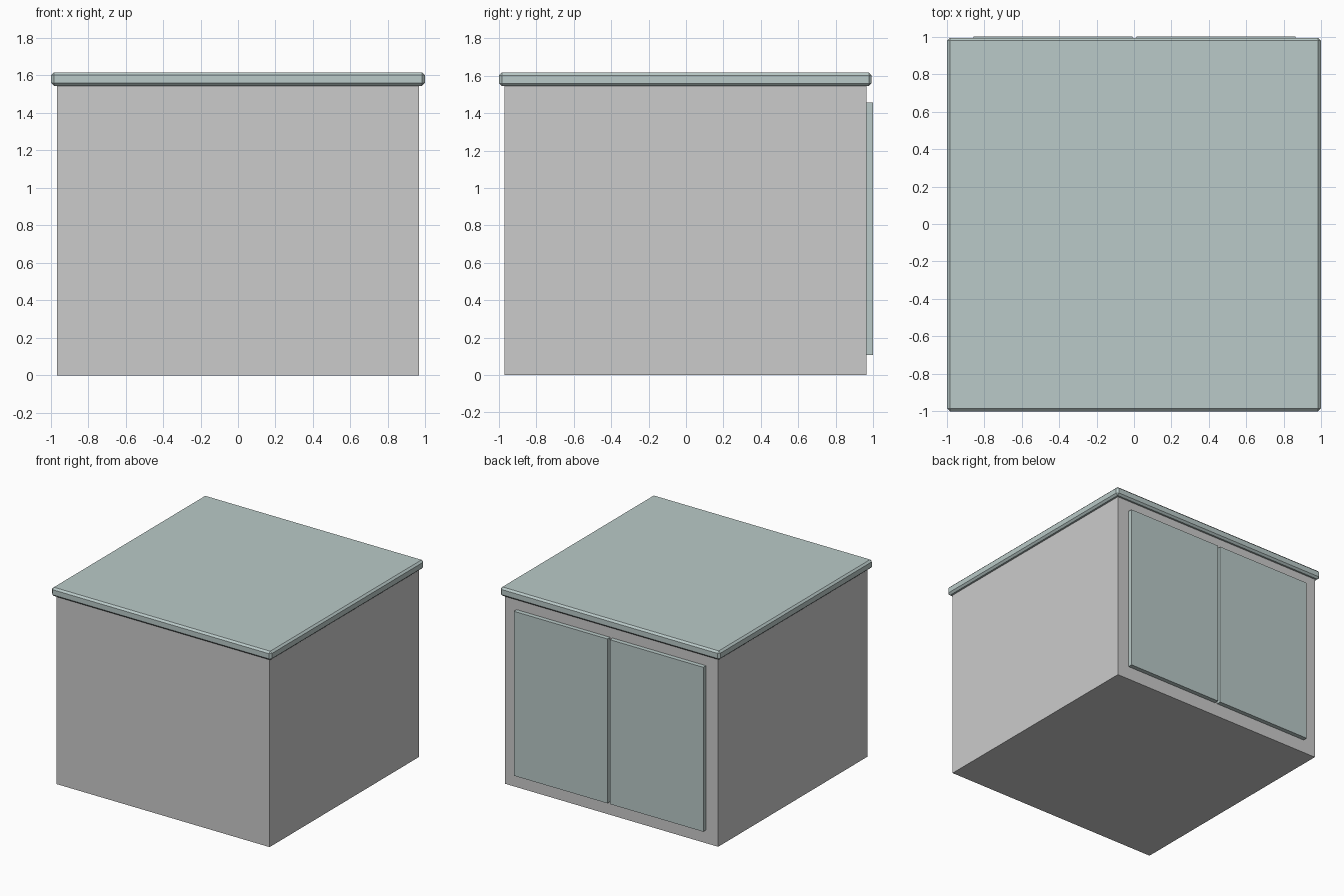
import bpy

if "Cube" in bpy.data.objects:
    bpy.data.objects.remove(bpy.data.objects["Cube"])

# Muted grey-green for the worktop and doors
green = bpy.data.materials.new("grey_green")
green.diffuse_color = (0.49, 0.59, 0.58, 1)
green.use_nodes = True
green.node_tree.nodes["Principled BSDF"].inputs["Base Color"].default_value = green.diffuse_color


def box(name, lo, hi, mat=None, chamfer=0):
    """Box between two corners, optionally with chamfered edges."""
    bpy.ops.mesh.primitive_cube_add(
        size=1, location=[(a + b) / 2 for a, b in zip(lo, hi)])
    ob = bpy.context.object
    ob.name = name
    ob.scale = [b - a for a, b in zip(lo, hi)]
    bpy.ops.object.transform_apply(location=False, rotation=False, scale=True)
    if mat:
        ob.data.materials.append(mat)
    if chamfer:
        mod = ob.modifiers.new("chamfer", 'BEVEL')
        mod.width = chamfer
        mod.segments = 1
    return ob


# Cabinet body
box("cabinet_body", (-0.967, -0.971, 0), (0.967, 0.964, 1.55))

# Overhanging worktop with chamfered edges
box("worktop", (-0.997, -1.0, 1.545), (0.997, 0.993, 1.617), green, 0.015)

# Pair of doors on the back face
for name, x0, x1 in (("door_right", -0.857, -0.008), ("door_left", 0.014, 0.863)):
    box(name, (x0, 0.955, 0.108), (x1, 1.0, 1.457), green)
